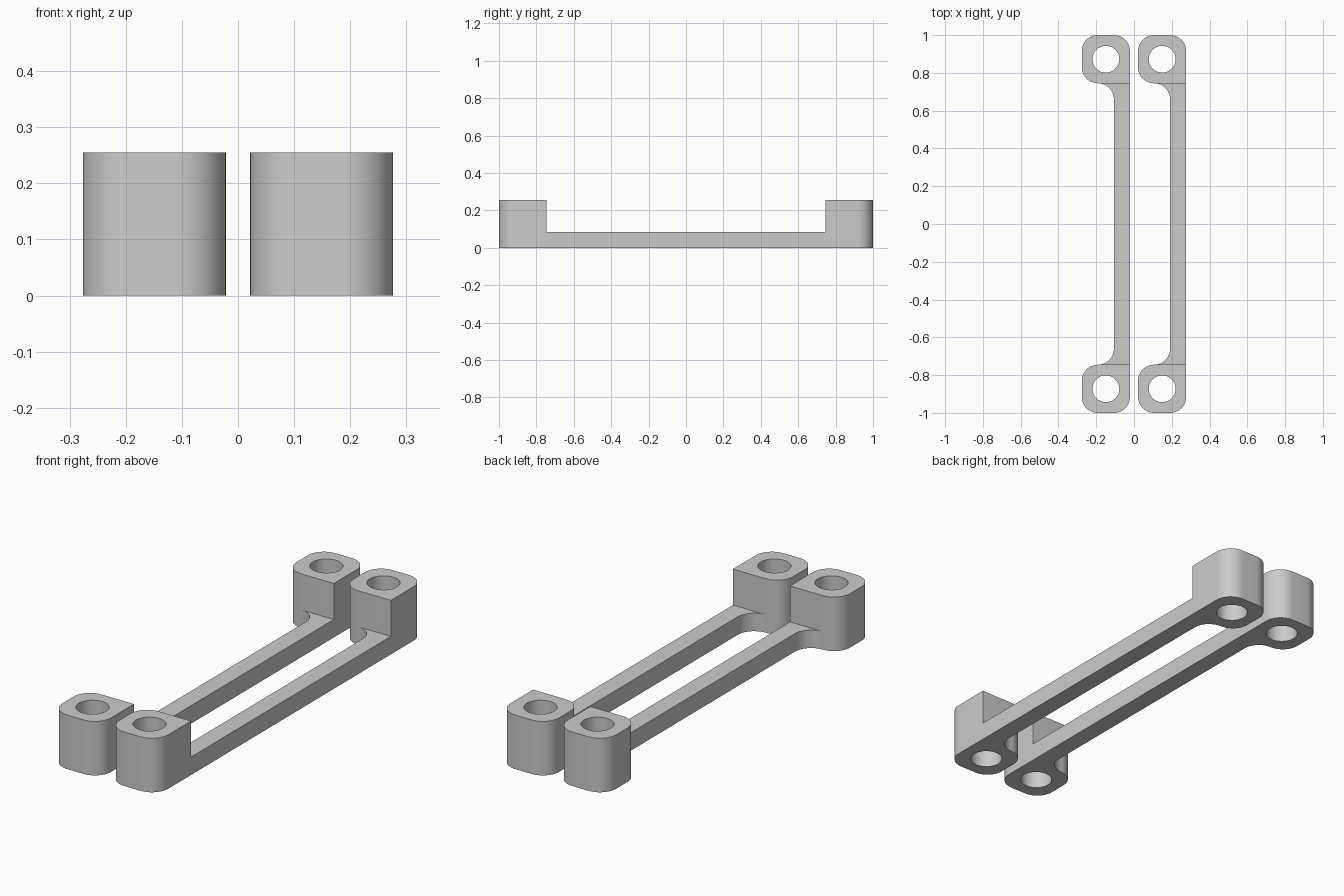
import bpy, bmesh
from math import sin, cos, pi

if "Cube" in bpy.data.objects:
    bpy.data.objects.remove(bpy.data.objects["Cube"])

H, W, R, HOLE = 0.255, 0.255, 0.085, 0.071   # block height, block width, corner radius, hole radius
BAR_W, BAR_H = 0.085, 0.085
OFFSET = 0.149                               # distance of each bracket from the centre
HW, INNER, MID = W / 2, 1 - W, 1 - W / 2

grey = bpy.data.materials.new("grey plastic")
grey.diffuse_color = (0.6, 0.6, 0.6, 1)
grey.use_nodes = True
grey.node_tree.nodes["Principled BSDF"].inputs["Base Color"].default_value = grey.diffuse_color


def arc(cx, cy, r, a0, a1, n=12):
    """Points on an arc, angles in degrees."""
    return [(cx + r * cos((a0 + (a1 - a0) * i / n) * pi / 180),
             cy + r * sin((a0 + (a1 - a0) * i / n) * pi / 180)) for i in range(n + 1)]


def extrude_outline(name, loops, height, x):
    """Fill the closed loops (later loops are holes) and extrude upward."""
    bm = bmesh.new()
    edges = []
    for pts in loops:
        vs = [bm.verts.new((px + x, py, 0)) for px, py in pts]
        edges += [bm.edges.new((v, vs[i - 1])) for i, v in enumerate(vs)]
    faces = [f for f in bmesh.ops.triangle_fill(bm, edges=edges, use_beauty=True)["geom"]
             if isinstance(f, bmesh.types.BMFace)]
    top = bmesh.ops.extrude_face_region(bm, geom=faces, use_keep_orig=True)["geom"]
    bmesh.ops.translate(bm, vec=(0, 0, height),
                        verts=[v for v in top if isinstance(v, bmesh.types.BMVert)])
    bmesh.ops.recalc_face_normals(bm, faces=bm.faces)
    mesh = bpy.data.meshes.new(name)
    bm.to_mesh(mesh)
    bm.free()
    mesh.materials.append(grey)
    obj = bpy.data.objects.new(name, mesh)
    bpy.context.collection.objects.link(obj)
    bpy.ops.object.select_all(action='DESELECT')
    obj.select_set(True)
    bpy.context.view_layer.objects.active = obj
    bpy.ops.object.shade_smooth_by_angle(angle=pi / 6)


# End block: three rounded corners, one square corner where the bar meets it
block = ([(HW, INNER)]
         + arc(HW - R, 1 - R, R, 0, 90)
         + arc(-HW + R, 1 - R, R, 90, 180)
         + arc(-HW + R, INNER + R, R, 180, 270))
hole = arc(0, MID, HOLE, 0, 360, 40)[:-1]

# Bar with a concave fillet at each end
bx = HW - BAR_W
fillet = arc(bx - R, INNER - R, R, 0, 90)
bar = ([(HW, -INNER), (HW, INNER)] + fillet[::-1]
       + [(px, -py) for px, py in fillet])

# Two identical brackets side by side
for side, x in (("left", -OFFSET), ("right", OFFSET)):
    extrude_outline(side + "_bar", [bar], BAR_H, x)
    for end, s in (("back", 1), ("front", -1)):
        loops = [[(px, py * s) for px, py in loop] for loop in (block, hole)]
        extrude_outline(f"{side}_{end}_block", loops, H, x)
